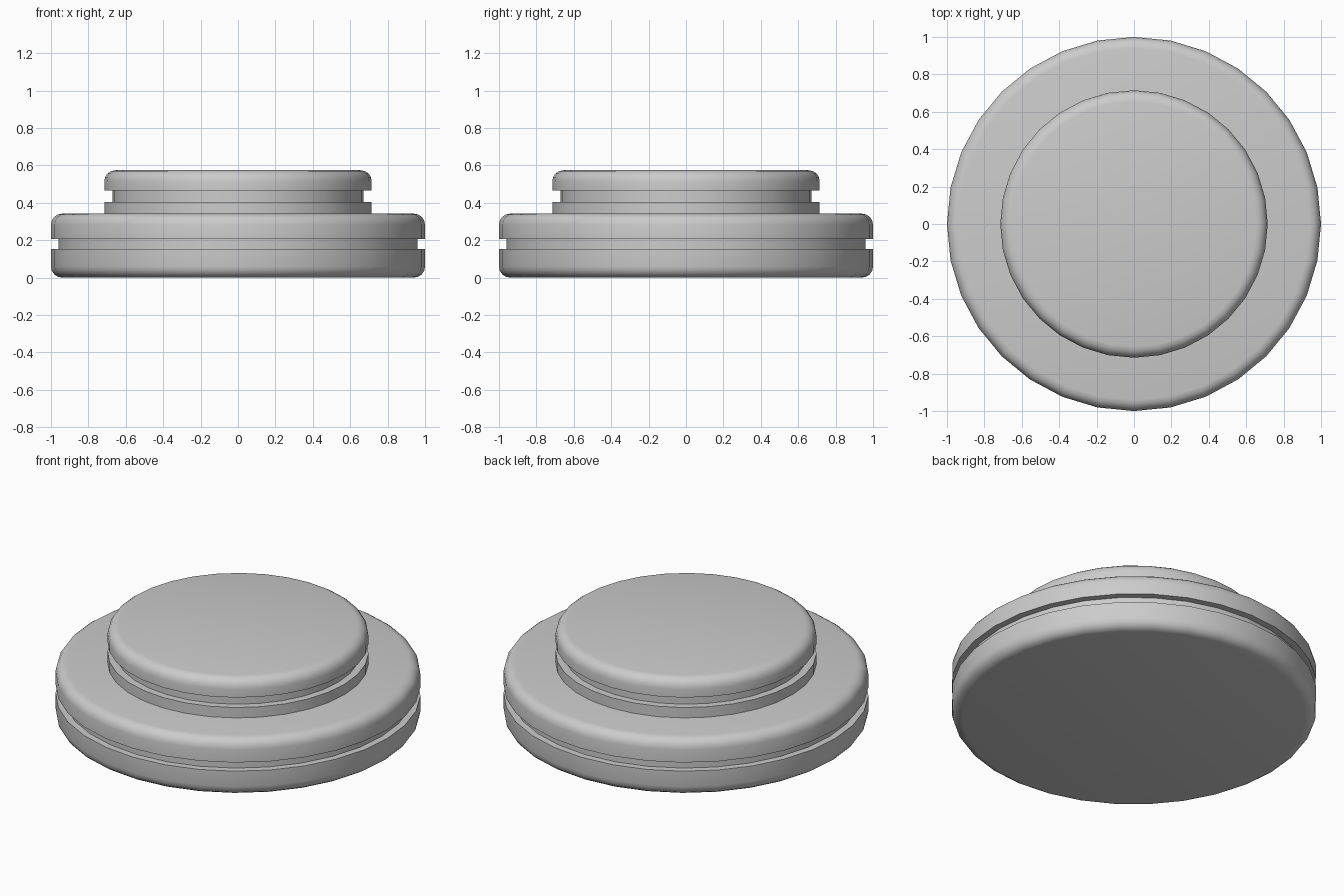
import bpy, bmesh
from math import sin, cos, pi, radians

if "Cube" in bpy.data.objects:
    bpy.data.objects.remove(bpy.data.objects["Cube"])

SEGMENTS = 32


def rounded(r, z, b, top, steps=4):
    """Quarter-round corner points of radius b, listed bottom to top."""
    pts = []
    for i in range(steps + 1):
        a = i / steps * pi / 2
        if top:
            pts.append((r - b + b * cos(a), z - b + b * sin(a)))
        else:
            pts.append((r - b + b * sin(a), z + b - b * cos(a)))
    return pts


def groove(r, inner, z0, z1):
    return [(r, z0), (inner, z0), (inner, z1), (r, z1)]


def lathe(name, profile):
    """Revolve a (radius, z) profile around z and cap both ends."""
    bm = bmesh.new()
    rings = [[bm.verts.new((r * sin(2 * pi * i / SEGMENTS), r * cos(2 * pi * i / SEGMENTS), z))
              for i in range(SEGMENTS)] for r, z in profile]
    for lo, hi in zip(rings, rings[1:]):
        for i in range(SEGMENTS):
            j = (i + 1) % SEGMENTS
            bm.faces.new((lo[i], lo[j], hi[j], hi[i]))
    bm.faces.new(rings[0])
    bm.faces.new(rings[-1])
    bmesh.ops.recalc_face_normals(bm, faces=bm.faces)
    mesh = bpy.data.meshes.new(name)
    bm.to_mesh(mesh)
    bm.free()
    obj = bpy.data.objects.new(name, mesh)
    bpy.context.collection.objects.link(obj)
    bpy.ops.object.select_all(action='DESELECT')
    obj.select_set(True)
    bpy.context.view_layer.objects.active = obj
    bpy.ops.object.shade_smooth_by_angle(angle=radians(35))
    return obj


# Wide lower disc with a groove around its middle
lathe("base_disc", rounded(1, 0, 0.06, False) + groove(1, 0.96, 0.153, 0.205)
      + rounded(1, 0.342, 0.06, True))

# Narrow upper disc with a groove near its foot
lathe("upper_disc", [(0.715, 0.34)] + groove(0.715, 0.672, 0.405, 0.465)
      + rounded(0.715, 0.574, 0.06, True))
